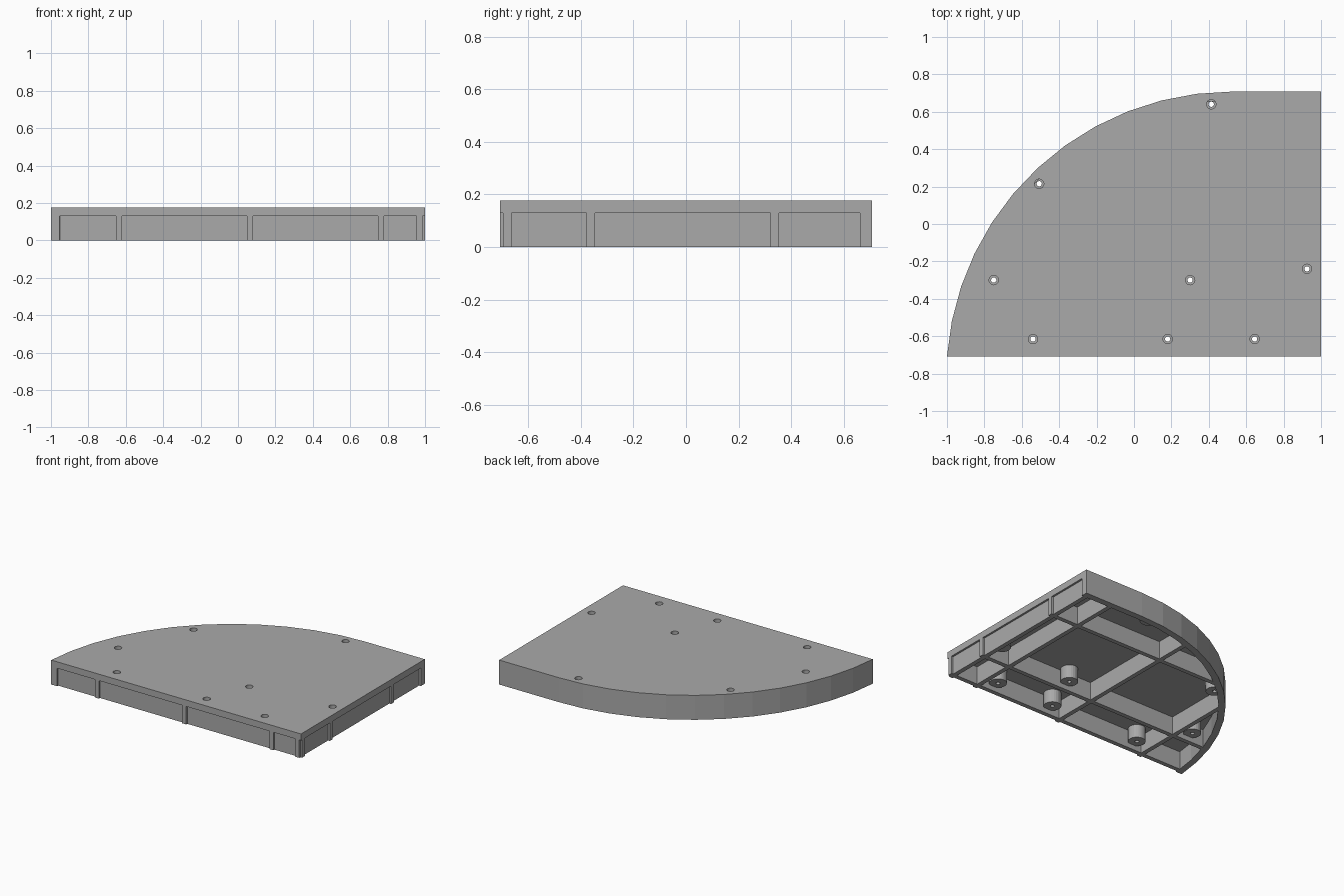
import bpy, bmesh, math
from mathutils import Matrix

if "Cube" in bpy.data.objects:
    bpy.data.objects.remove(bpy.data.objects["Cube"])

DEPTH = 0.708          # half depth in y
TOP, UNDER = 0.177, 0.13
R, WALL, RIB = 1.53, 0.046, 0.032
CY = DEPTH - R
CX = -1 + math.sqrt(R**2 - (DEPTH + CY)**2)
STEPS = 12
HOLES = [(-0.54, -0.615), (0.18, -0.615), (0.645, -0.615), (-0.75, -0.3),
         (0.3, -0.3), (0.925, -0.24), (-0.507, 0.215), (0.413, 0.64)]

grey = bpy.data.materials.new("plain grey")
grey.use_nodes = True
COLOUR = (0.4, 0.4, 0.4, 1)
grey.diffuse_color = COLOUR
grey.node_tree.nodes["Principled BSDF"].inputs["Base Color"].default_value = COLOUR


def finish(name, bm):
    bmesh.ops.recalc_face_normals(bm, faces=bm.faces[:])
    mesh = bpy.data.meshes.new(name)
    bm.to_mesh(mesh)
    bm.free()
    mesh.materials.append(grey)
    ob = bpy.data.objects.new(name, mesh)
    bpy.context.collection.objects.link(ob)
    return ob


def arc(radius):
    """Rounded edge from the front left corner to the straight back edge."""
    start = math.asin((-DEPTH - CY) / radius)
    angles = [start + (math.pi / 2 - start) * i / STEPS for i in range(STEPS + 1)]
    return [(CX - radius * math.cos(a), CY + radius * math.sin(a)) for a in angles] \
        + [(1, CY + radius)]


def extrude(bm, faces, height):
    new = bmesh.ops.extrude_face_region(bm, geom=faces)["geom"]
    bmesh.ops.translate(bm, verts=[v for v in new if isinstance(v, bmesh.types.BMVert)],
                        vec=(0, 0, height))


def box(name, x0, x1, y0, y1):
    bm = bmesh.new()
    bmesh.ops.create_cube(bm, size=1, matrix=Matrix.Translation(
        ((x0 + x1) / 2, (y0 + y1) / 2, UNDER / 2)) @ Matrix.Diagonal((x1 - x0, y1 - y0, UNDER, 1)))
    return finish(name, bm)


# top plate with screw holes
bm = bmesh.new()
face = bm.faces.new([bm.verts.new((x, y, UNDER)) for x, y in arc(R) + [(1, -DEPTH)]])
extrude(bm, [face], TOP - UNDER)
plate = finish("top_plate", bm)

bm = bmesh.new()
for x, y in HOLES:
    bmesh.ops.create_cone(bm, cap_ends=True, segments=24, radius1=0.025, radius2=0.025,
                          depth=0.2, matrix=Matrix.Translation((x, y, TOP)))
cutter = finish("hole_cutter", bm)
cutter.hide_render = True
mod = plate.modifiers.new("holes", "BOOLEAN")
mod.operation, mod.solver, mod.object = "DIFFERENCE", "EXACT", cutter
bpy.context.view_layer.objects.active = plate
bpy.ops.object.modifier_apply(modifier=mod.name)
bpy.data.objects.remove(cutter)

# rounded outer wall
bm = bmesh.new()
outer = [bm.verts.new((x, y, 0)) for x, y in arc(R)]
inner = [bm.verts.new((x, y, 0)) for x, y in arc(R - WALL)]
strip = [bm.faces.new((outer[i], outer[i + 1], inner[i + 1], inner[i]))
         for i in range(len(outer) - 1)]
extrude(bm, strip, UNDER)
finish("curved_wall", bm)

# ribs stop inside the rounded wall
mid = R - WALL * 0.6
for i, x in enumerate((-0.635, 0.065, 0.765, 0.97)):
    end = CY + math.sqrt(mid**2 - min(0, x - CX)**2)
    box(f"lengthwise_rib_{i + 1}", x - RIB / 2, x + RIB / 2, -DEPTH, end)
for i, y in enumerate((-0.68, -0.362, 0.338)):
    end = CX - math.sqrt(mid**2 - (y - CY)**2)
    box(f"crosswise_rib_{i + 1}", end, 1, y - RIB / 2, y + RIB / 2)

# hollow screw bosses with a stepped bore
PROFILE = [(0.014, 0.035), (0.058, 0.035), (0.058, UNDER),
           (0.025, UNDER), (0.025, 0.08), (0.014, 0.08)]
for i, (x, y) in enumerate(HOLES):
    bm = bmesh.new()
    ring = [bm.verts.new((r, 0, z)) for r, z in PROFILE]
    edges = [bm.edges.new((ring[k], ring[k - 1])) for k in range(len(ring))]
    bmesh.ops.spin(bm, geom=ring + edges, cent=(0, 0, 0), axis=(0, 0, 1),
                   angle=2 * math.pi, steps=24, use_merge=True)
    bmesh.ops.remove_doubles(bm, verts=bm.verts[:], dist=0.0001)
    bmesh.ops.translate(bm, verts=bm.verts[:], vec=(x, y, 0))
    finish(f"screw_boss_{i + 1}", bm)
